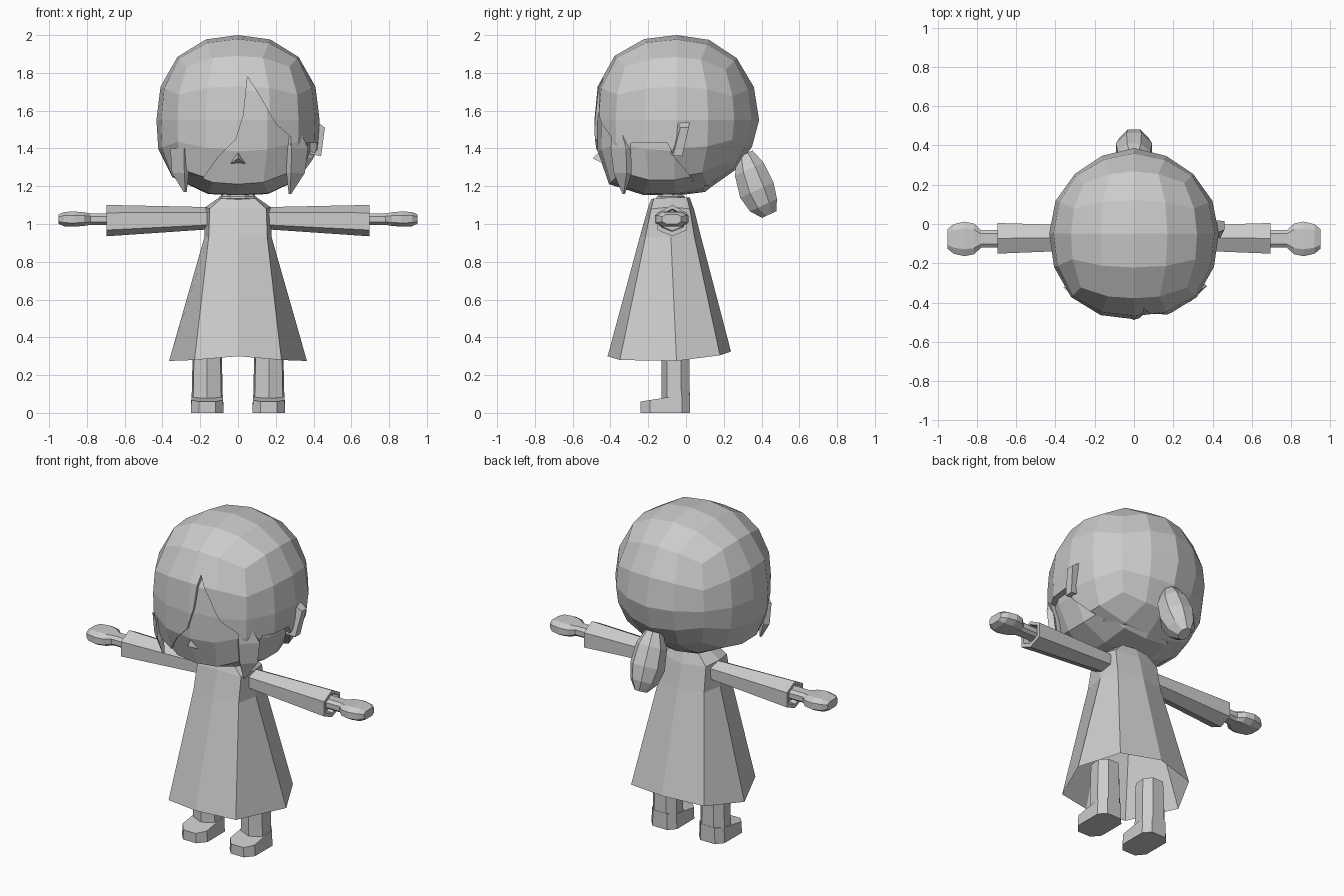
import bpy, bmesh, math
from mathutils import Vector

mat = bpy.data.materials.new("plain grey")
mat.diffuse_color = (0.6, 0.6, 0.6, 1)


def finish(name, bm, hidden=False):
    bmesh.ops.recalc_face_normals(bm, faces=bm.faces)
    me = bpy.data.meshes.new(name)
    bm.to_mesh(me)
    bm.free()
    me.materials.append(mat)
    ob = bpy.data.objects.new(name, me)
    bpy.context.collection.objects.link(ob)
    ob.hide_render = hidden
    return ob


def loft(name, rings, caps=(True, True), hidden=False):
    """Skin a list of equal-length closed rings."""
    bm = bmesh.new()
    vs = [[bm.verts.new(p) for p in r] for r in rings]
    n = len(rings[0])
    for a, b in zip(vs, vs[1:]):
        for i in range(n):
            j = (i + 1) % n
            bm.faces.new((a[i], a[j], b[j], b[i]))
    if caps[0]:
        bm.faces.new(vs[0])
    if caps[1]:
        bm.faces.new(vs[-1])
    return finish(name, bm, hidden)


def skull(name, centre, rx, ry, up, down, low):
    """Low-poly ball from a cube grid: round at the back, fuller towards the lower front."""
    bm = bmesh.new()
    bmesh.ops.create_cube(bm, size=2)
    bmesh.ops.subdivide_edges(bm, edges=bm.edges[:], cuts=3, use_grid_fill=True)
    for v in bm.verts:
        c = Vector([math.tan(k * math.pi / 4) for k in v.co])
        d = c.normalized()
        m = 2.33 - 0.2 * d.y
        if c.z < 0:
            m += min(1, -d.z * 2) * (low - 2.33 - 1.5 * d.y)
        m = max(m, 1.9)
        p = 2.12 - 0.28 * d.y
        h = (abs(c.x) ** p + abs(c.y) ** p) ** (1 / p)
        c /= (h ** m + abs(c.z) ** m) ** (1 / m)
        v.co = (centre[0] + c.x * rx, centre[1] + c.y * ry, centre[2] + c.z * (up if c.z > 0 else down))
    return finish(name, bm)


def ngon(n, a, b, turn=0.5):
    return [(a * math.cos(2 * math.pi * (i + turn) / n), b * math.sin(2 * math.pi * (i + turn) / n))
            for i in range(n)]


def cut(ob, cutter):
    m = ob.modifiers.new("opening", 'BOOLEAN')
    m.operation, m.solver, m.object = 'DIFFERENCE', 'EXACT', cutter


# Head and hair shell
skull("head", (0, -0.06, 1.55), 0.395, 0.41, 0.40, 0.40, 3.0)
hair = skull("hair", (0, -0.049, 1.55), 0.432, 0.436, 0.45, 0.375, 3.2)

# Openings in the hair for the face and for one cheek
face = [(0.05, 1.78), (0.12, 1.67), (0.20, 1.53), (0.28, 1.46), (0.27, 1.05), (-0.23, 1.05),
        (-0.23, 1.18), (-0.10, 1.36), (-0.01, 1.45), (0.03, 1.58)]
cut(hair, loft("face_opening", [[(x, y, z) for x, z in face] for y in (-0.8, -0.25)], hidden=True))
cheek = [(-0.29, 1.05), (-0.29, 1.43), (-0.10, 1.43), (-0.06, 1.35), (0.06, 1.21), (0.06, 1.05)]
cut(hair, loft("cheek_opening", [[(x, y, z) for y, z in cheek] for x in (0.25, 0.8)], hidden=True))

# Flat pointed locks that follow the side of the hair: (x, y, z, half width, half depth)
locks = {
    ("right_lock", 0.75): [(0.285, -0.36, 1.56, 0.01, 0.01), (0.315, -0.345, 1.40, 0.06, 0.018),
                           (0.305, -0.335, 1.27, 0.05, 0.018), (0.275, -0.33, 1.16, 0.005, 0.005)],
    ("left_lock", -0.75): [(-0.31, -0.345, 1.40, 0.05, 0.018), (-0.305, -0.335, 1.27, 0.045, 0.018),
                           (-0.28, -0.33, 1.17, 0.006, 0.006)],
}
for (name, turn), rows in locks.items():
    c, s = math.cos(turn), math.sin(turn)
    loft(name, [[(x + u * c - v * s, y + u * s + v * c, z) for u, v in ngon(4, a * 1.41, b * 1.41)]
                for x, y, z, a, b in rows])

# Ponytail, hanging back and down
side = Vector((0, 0.91, 0.42))
tail = [(0.31, 1.37, 0.05, 0.05), (0.335, 1.29, 0.09, 0.09), (0.375, 1.18, 0.10, 0.105),
        (0.41, 1.10, 0.08, 0.085), (0.44, 1.05, 0.035, 0.045)]
loft("ponytail", [[Vector((u, y, z)) + side * v for u, v in ngon(8, a, b)] for y, z, a, b in tail])

# Hair clip on one side
loft("hair_clip", [[(0.38, -0.08, 1.37), (0.44, -0.07, 1.36), (0.44, -0.02, 1.36), (0.38, -0.02, 1.37)],
                   [(0.40, -0.055, 1.555), (0.46, -0.03, 1.51), (0.46, 0.015, 1.51), (0.40, 0.02, 1.55)]])

# Nose
loft("nose", [[(-0.04, -0.44, 1.32), (0.04, -0.44, 1.32), (0, -0.44, 1.40)],
              [(-0.004, -0.49, 1.345), (0.004, -0.49, 1.345), (0, -0.49, 1.352)]])

# Neck and collar
loft("neck", [[(u, -0.08 + v, z) for u, v in ngon(8, 0.065, 0.055)] for z in (1.08, 1.22)])
loft("collar", [[(u * s, -0.08 + v * s, z) for u, v in ngon(8, 0.11, 0.085)]
                for z, s in ((1.11, 1), (1.145, 0.95), (1.16, 0.7))])


# Dress: eight flaring panels, open at the hem
def dress_ring(front, fc, edge, bc, back):
    half = [fc, edge, bc]
    return [front] + half + [back] + [(-x, y, z) for x, y, z in reversed(half)]


loft("dress", [
    dress_ring((0, -0.415, 0.30), (0.23, -0.35, 0.28), (0.365, -0.05, 0.275), (0.25, 0.18, 0.305), (0, 0.238, 0.325)),
    dress_ring((0, -0.245, 0.93), (0.155, -0.215, 0.93), (0.178, -0.08, 0.93), (0.155, 0.045, 0.93), (0, 0.08, 0.93)),
    dress_ring((0, -0.20, 1.09), (0.15, -0.185, 1.08), (0.172, -0.08, 1.09), (0.15, 0.02, 1.08), (0, 0.045, 1.07)),
    dress_ring((0, -0.185, 1.13), (0.09, -0.17, 1.135), (0.10, -0.08, 1.14), (0.09, 0.005, 1.14), (0, 0.02, 1.14)),
], caps=(False, True))

for s, word in ((1, "right"), (-1, "left")):
    # Sleeve with a recessed cuff
    sleeve = [(0.10, -0.07, 1.035, 0.055, 0.05), (0.18, -0.07, 1.03, 0.06, 0.06),
              (0.695, -0.073, 1.018, 0.078, 0.083), (0.695, -0.073, 1.02, 0.06, 0.06),
              (0.66, -0.073, 1.02, 0.055, 0.055)]
    loft(word + "_sleeve", [[(s * x, y + v * a, z + w * b) for v, w in
                             ((0, 1), (1, 0.5), (1, -0.6), (0, -1), (-1, -0.6), (-1, 0.5))]
                            for x, y, z, a, b in sleeve])
    # Wrist and mitten hand
    hand = [(0.65, 0.045, 0.03), (0.78, 0.045, 0.03), (0.815, 0.078, 0.036), (0.865, 0.088, 0.04),
            (0.92, 0.075, 0.038), (0.95, 0.05, 0.025)]
    loft(word + "_hand", [[(s * x, -0.076 + v * a, 1.026 + w * b) for v, w in
                           ((-1, -0.5), (-0.6, -1), (0.6, -1), (1, -0.5), (1, 0.5), (0.6, 1), (-0.6, 1), (-1, 0.5))]
                          for x, a, b in hand])
    # Leg
    loft(word + "_leg", [[(s * (0.163 + u * w), y0 + (v + 1) / 2 * (y1 - y0), z) for u, v in
                          ((-0.9, -0.6), (0, -1), (0.9, -0.6), (1, 0.4), (0.5, 1), (-0.5, 1), (-1, 0.4))]
                         for z, w, y0, y1 in ((0.02, 0.085, -0.13, 0.02), (0.10, 0.082, -0.13, 0.02),
                                              (0.28, 0.078, -0.13, 0.018), (0.36, 0.072, -0.13, 0.015))])
    # Shoe, sloping to a chamfered toe
    sole = [(-0.087, -0.19), (-0.045, -0.24), (0.045, -0.24), (0.087, -0.19),
            (0.087, -0.02), (0.05, 0.022), (-0.05, 0.022), (-0.087, -0.02)]
    top = [0.068, 0.06, 0.06, 0.068, 0.095, 0.10, 0.10, 0.095]
    loft(word + "_shoe", [[(s * (0.163 + x), y, 0) for x, y in sole],
                          [(s * (0.163 + x * 0.96), y, z) for (x, y), z in zip(sole, top)]])
